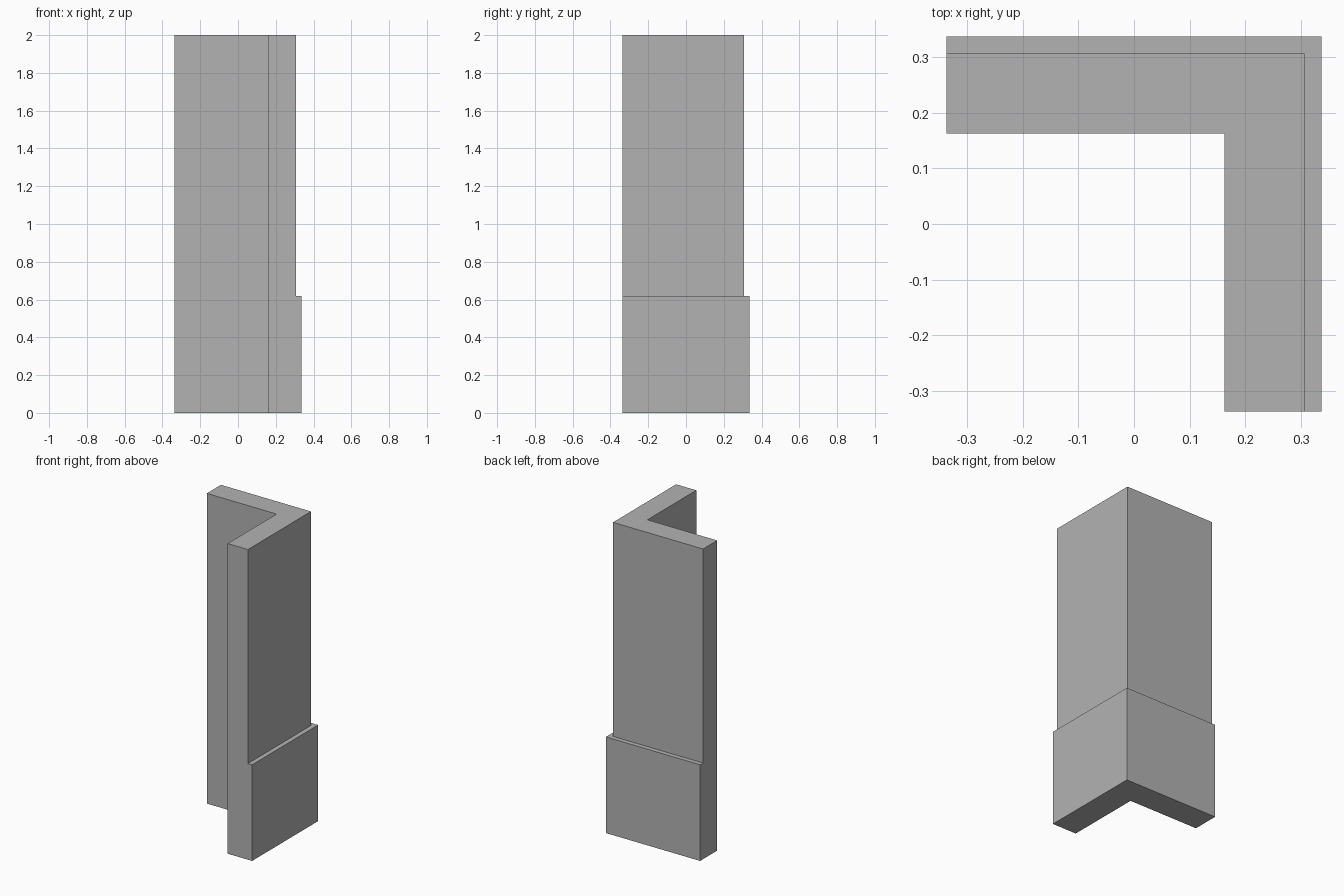
import bpy, bmesh

cube = bpy.data.objects.get("Cube")
if cube:
    bpy.data.objects.remove(cube, do_unlink=True)

HALF = 0.336     # half width of the base
INNER = 0.162    # inside corner of the L
STEP = 0.306     # outer face of the upper wall
LEDGE_Z = 0.62
TOP_Z = 2.0

# L-shaped plan, with the points where the upper wall meets the ends of the base
plan = [(-HALF, INNER), (INNER, INNER), (INNER, -HALF), (STEP, -HALF),
        (HALF, -HALF), (HALF, HALF), (-HALF, HALF), (-HALF, STEP), (STEP, STEP)]
outline = range(8)
wall = [0, 1, 2, 3, 8, 7]
rim = [3, 4, 5, 6, 7, 8]

bm = bmesh.new()
floor, ledge, top = [[bm.verts.new((x, y, z)) for x, y in plan]
                     for z in (0, LEDGE_Z, TOP_Z)]


def cap(level, loop):
    bm.faces.new([level[i] for i in loop])


def sides(low, high, loop):
    loop = list(loop)
    for a, b in zip(loop, loop[1:] + loop[:1]):
        bm.faces.new((low[a], low[b], high[b], high[a]))


# Underside, base, ledge, upper wall and top
cap(floor, wall[::-1])
cap(floor, rim[::-1])
sides(floor, ledge, outline)
cap(ledge, rim)
sides(ledge, top, wall)
cap(top, wall)

# Remove unused points and merge coplanar faces
bmesh.ops.delete(bm, geom=[v for v in bm.verts if not v.link_faces], context='VERTS')
bmesh.ops.dissolve_limit(bm, angle_limit=0.01, verts=bm.verts[:], edges=bm.edges[:])
bmesh.ops.recalc_face_normals(bm, faces=bm.faces[:])

mesh = bpy.data.meshes.new("corner_wall")
bm.to_mesh(mesh)
bm.free()

# Plain grey material
grey = bpy.data.materials.new("plain grey")
grey.use_nodes = True
colour = (0.45, 0.45, 0.45, 1)
grey.diffuse_color = colour
grey.node_tree.nodes["Principled BSDF"].inputs["Base Color"].default_value = colour
mesh.materials.append(grey)

bpy.context.collection.objects.link(bpy.data.objects.new("corner_wall", mesh))
